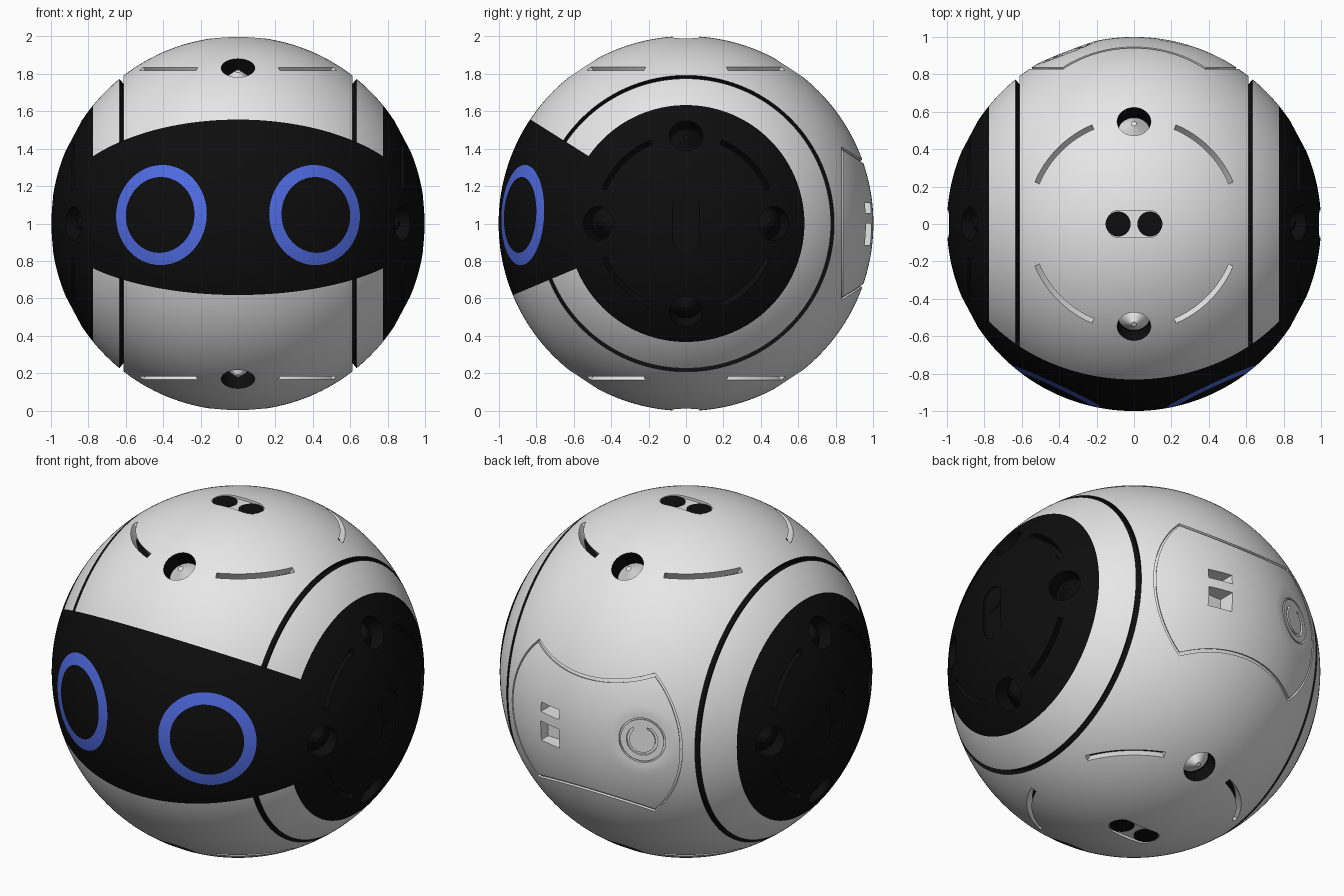
import bpy, bmesh, math
from mathutils import Matrix, Vector

if "Cube" in bpy.data.objects:
    bpy.data.objects.remove(bpy.data.objects["Cube"])

# ---------- materials ----------
def material(name, rgb):
    m = bpy.data.materials.new(name)
    m.diffuse_color = (*rgb, 1)
    m.use_nodes = True
    m.node_tree.nodes["Principled BSDF"].inputs["Base Color"].default_value = m.diffuse_color
    return m

WHITE, BLACK, BLUE = 0, 1, 2
MATS = [material("shell_white", (0.8, 0.8, 0.8)),
        material("gloss_black", (0.004, 0.004, 0.004)),
        material("eye_blue", (0.08, 0.15, 0.78))]

def make_object(name, bm):
    bmesh.ops.recalc_face_normals(bm, faces=bm.faces)
    me = bpy.data.meshes.new(name)
    bm.to_mesh(me)
    bm.free()
    for m in MATS:
        me.materials.append(m)
    ob = bpy.data.objects.new(name, me)
    bpy.context.collection.objects.link(ob)
    return ob

def smooth(ob):
    bpy.ops.object.select_all(action='DESELECT')
    ob.select_set(True)
    bpy.context.view_layer.objects.active = ob
    bpy.ops.object.shade_smooth_by_angle(angle=math.radians(30))

# ---------- ball, cut along every colour and seam line ----------
# each plane is (normal, offset): points with normal.p > offset are outside it
def plane(n, d):
    n = Vector(n)
    return n / n.length, d / n.length

def ring_plane(direction, radius):
    return plane(Vector(direction).normalized(), math.sqrt(1 - radius ** 2))

def above(p, pl):
    return pl[0].dot(p) > pl[1]

GROOVE_IN, GROOVE_OUT, CAP = 0.612, 0.634, 0.775
visor_top = plane((0, 0.629, 1), 0.033)
visor_low = plane((0, -0.42, 1), 0.006)
eyes = [[ring_plane((s * 0.425, -0.904, 0.047), r) for r in (0.268, 0.203)] for s in (-1, 1)]
button_dir = Vector((-0.36, 0.93, 0.04)).normalized()
button = [ring_plane(button_dir, r) for r in (0.130, 0.121, 0.088, 0.073)]

def panel_planes(g):                     # rear service panel, shrunk by g
    return [plane((0, 1, 0), 0.83 + g * 0.6)] + [plane((0, -0.64, -s), -0.941 + g * 1.2) for s in (-1, 1)]

panel_outer, panel_inner = panel_planes(0), panel_planes(0.011)

bm = bmesh.new()
bmesh.ops.create_uvsphere(bm, u_segments=256, v_segments=128, radius=1,
                          matrix=Matrix.Rotation(math.pi / 2, 4, 'Y'))
cuts = [plane((s, 0, 0), x) for s in (-1, 1) for x in (GROOVE_IN, GROOVE_OUT, CAP)]
cuts += [visor_top, visor_low] + eyes[0] + eyes[1] + button + panel_outer + panel_inner
for n, d in cuts:
    bmesh.ops.bisect_plane(bm, geom=bm.verts[:] + bm.edges[:] + bm.faces[:],
                           dist=1e-5, plane_co=n * d, plane_no=n)

def in_panel(p, planes):
    return all(above(p, pl) for pl in planes)

def in_button_seam(p):
    if above(p, button[0]) and not above(p, button[1]):
        return True
    if above(p, button[2]) and not above(p, button[3]):     # ring with a gap at the top
        off = p - button_dir * p.dot(button_dir)
        return off.z < 0.88 * off.length
    return False

grooves, seams = [], []
for f in bm.faces:
    p = f.calc_center_median()
    ax = abs(p.x)
    visor = p.y < 0 and above(p, visor_low) and not above(p, visor_top)
    f.material_index = BLACK if visor or ax > CAP else WHITE
    if any(above(p, o) and not above(p, i) for o, i in eyes):
        f.material_index = BLUE
    if GROOVE_IN < ax < GROOVE_OUT and not visor:
        grooves.append(f)
    elif (in_panel(p, panel_outer) and not in_panel(p, panel_inner)) or in_button_seam(p):
        seams.append(f)

# flatten the ball a little around the button
flat = math.sqrt(1 - 0.17 ** 2)
for v in bm.verts:
    h = v.co.dot(button_dir)
    if h > flat:
        v.co -= button_dir * (h - flat)

def sink(faces, scale, mat):
    new = bmesh.ops.extrude_face_region(bm, geom=faces)["geom"]
    bmesh.ops.delete(bm, geom=[f for f in faces if f.is_valid], context='FACES')
    verts = [g for g in new if isinstance(g, bmesh.types.BMVert)]
    for v in verts:
        v.co *= scale
        for f in v.link_faces:
            f.material_index = mat

sink(grooves, 0.96, BLACK)
sink(seams, 0.988, WHITE)
ball = make_object("ball_shell", bm)

# ---------- recess cutters and inserts ----------
cut = bmesh.new()
lenses = bmesh.new()
cones = bmesh.new()

def prism(bm, rings, mat, floor_mat, M):
    """Skin a closed solid between a lower and an upper outline."""
    lo, hi = [[bm.verts.new(M @ Vector(p)) for p in r] for r in rings]
    n = len(lo)
    bm.faces.new(lo).material_index = floor_mat
    bm.faces.new(hi).material_index = mat
    for i in range(n):
        j = (i + 1) % n
        bm.faces.new((lo[i], lo[j], hi[j], hi[i])).material_index = mat

def cone(bm, r1, r2, z1, z2, mat, M):
    def circle(r, z):
        return [(r * math.cos(t * math.tau / 40), r * math.sin(t * math.tau / 40), z) for t in range(40)]
    prism(bm, (circle(r1, z1), circle(r2, z2)), mat, mat, M)

def slot(r0, r1, mid, mat, M):           # curved slit with walls pointing at the centre
    angles = [math.radians(mid - 22 + 44 * i / 16) for i in range(17)]
    outline = [(r * math.cos(a), r * math.sin(a), math.sqrt(1 - r * r))
               for r, seq in ((r0, angles), (r1, angles[::-1])) for a in seq]
    lo, hi = [[Vector(p) * k for p in outline] for k in (0.945, 1.05)]
    # floor and lid are bent, so build them as strips
    n = len(outline)
    vl, vh = [[cut.verts.new(M @ p) for p in ring] for ring in (lo, hi)]
    for i in range(n):
        j = (i + 1) % n
        cut.faces.new((vl[i], vl[j], vh[j], vh[i])).material_index = mat
    for i in range(16):
        for ring in (vl, vh):
            cut.faces.new((ring[i], ring[i + 1], ring[n - 2 - i], ring[n - 1 - i])).material_index = BLACK

def sensor_cluster(M, mat, radius, hole_angles, slot_r):
    for a in hole_angles:                # round pits with a cone inside
        H = M @ Matrix.Rotation(math.radians(a), 4, 'Z') @ Matrix.Rotation(math.asin(radius), 4, 'Y')
        cone(cut, 0.09, 0.09, 0.905, 1.1, BLACK, H)
        cone(cones, 0.086, 0.014, 0.903, 0.975, mat, H)
    for mid in (45, 135, 225, 315):
        slot(slot_r, slot_r + 0.026, mid, mat, M)
    capsule = []                         # pill-shaped recess with two dark lenses
    for i in range(34):
        a = -math.pi / 2 + math.pi * (i % 17) / 16 + (math.pi if i > 16 else 0)
        capsule.append(((0.083 if i < 17 else -0.083) + 0.072 * math.cos(a), 0.072 * math.sin(a)))
    prism(cut, [[(x, y, z) for x, y in capsule] for z in (0.982, 1.1)], mat, mat, M)
    for s in (-1, 1):
        cone(lenses, 0.067, 0.067, 0.976, 0.986, BLACK, M @ Matrix.Translation((s * 0.085, 0, 0)))

for turn in (0, math.pi):                # top and bottom
    sensor_cluster(Matrix.Rotation(turn, 4, 'X'), WHITE, 0.55, (90, 270), 0.55)
for turn in (math.pi / 2, -math.pi / 2):  # right and left
    sensor_cluster(Matrix.Rotation(turn, 4, 'Y'), BLACK, 0.47, (0, 90, 180, 270), 0.46)

# two rear sockets
for z0, z1, depth, floor in ((0.055, 0.11, 0.86, BLACK), (-0.115, 0.0, 0.89, WHITE)):
    rings = [[(0.14, y, z0), (0.28, y, z0), (0.28, y, z1), (0.14, y, z1)] for y in (depth, 1.1)]
    prism(cut, rings, WHITE, floor, Matrix())

cutter = make_object("recess_cutter", cut)
cutter.hide_render = True
mod = ball.modifiers.new("recesses", 'BOOLEAN')
mod.operation, mod.solver, mod.object = 'DIFFERENCE', 'EXACT', cutter
bpy.context.view_layer.objects.active = ball
bpy.ops.object.modifier_apply(modifier=mod.name)
bpy.data.objects.remove(cutter)

# ---------- finish: lift onto the ground ----------
for ob in (ball, make_object("lenses", lenses), make_object("sensor_cones", cones)):
    smooth(ob)
    ob.location.z = 1
